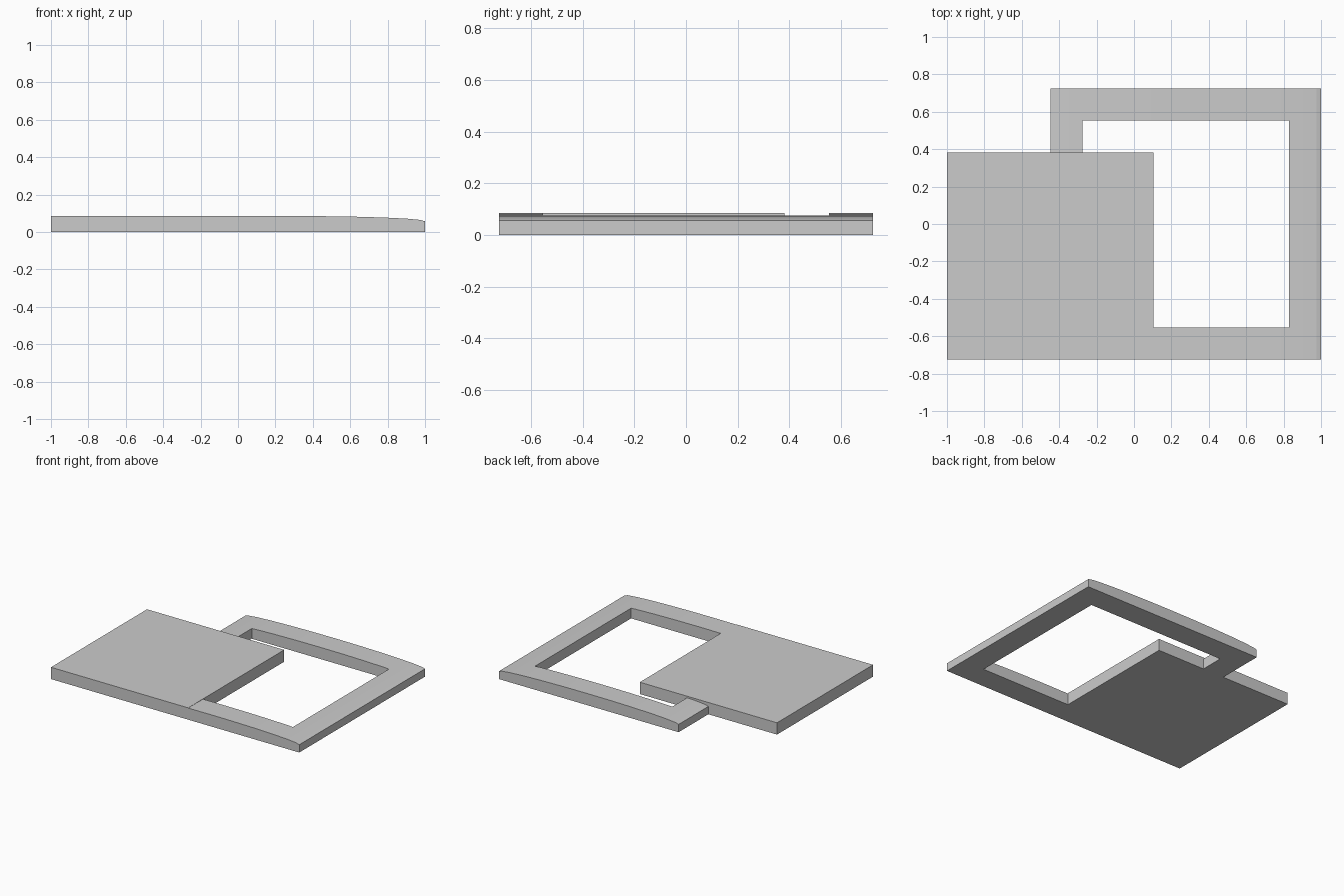
import bpy, math

if "Cube" in bpy.data.objects:
    bpy.data.objects.remove(bpy.data.objects["Cube"])

HALF, INNER = 0.7235, 0.5525     # half sizes of frame outside and opening
CX = 1 - HALF                    # frame centre in x
EDGE, TOP, STEPS = 0.057, 0.085, 12
PLATE = 1.105


def prism(name, profile, y0, y1):
    """Extrude an (x, z) profile along y."""
    n = len(profile)
    verts = [(x, y, z) for y in (y0, y1) for x, z in profile]
    faces = [tuple(range(n)), tuple(range(2 * n - 1, n - 1, -1))]
    faces += [(i, i + n, (i + 1) % n + n, (i + 1) % n) for i in range(n)]
    mesh = bpy.data.meshes.new(name)
    mesh.from_pydata(verts, [], faces)
    obj = bpy.data.objects.new(name, mesh)
    bpy.context.collection.objects.link(obj)
    return obj


def box(name, x0, x1, y0, y1, z0, z1):
    return prism(name, [(x0, z0), (x1, z0), (x1, z1), (x0, z1)], y0, y1)


def combine(target, tool, operation):
    """Apply a boolean and remove the tool object."""
    mod = target.modifiers.new(operation.lower(), 'BOOLEAN')
    mod.operation, mod.object, mod.solver = operation, tool, 'EXACT'
    bpy.context.view_layer.objects.active = target
    bpy.ops.object.modifier_apply(modifier=mod.name)
    bpy.data.objects.remove(tool)


# Square frame with a gently arched, faceted top
arch = [(CX + HALF * math.cos(math.pi * i / STEPS),
         EDGE + (TOP - EDGE) * math.sin(math.pi * i / STEPS))
        for i in range(STEPS + 1)]
frame = prism("overlapping_squares",
              [(CX - HALF, 0), (CX + HALF, 0)] + arch, -HALF, HALF)

# Opening through the frame
combine(frame, box("opening_cutter", CX - INNER, CX + INNER,
                   -INNER, INNER, -0.1, 0.2), 'DIFFERENCE')

# Solid square plate merged over the front left corner
combine(frame, box("solid_plate", -1, -1 + PLATE,
                   -HALF, -HALF + PLATE, 0, TOP + 0.001), 'UNION')
